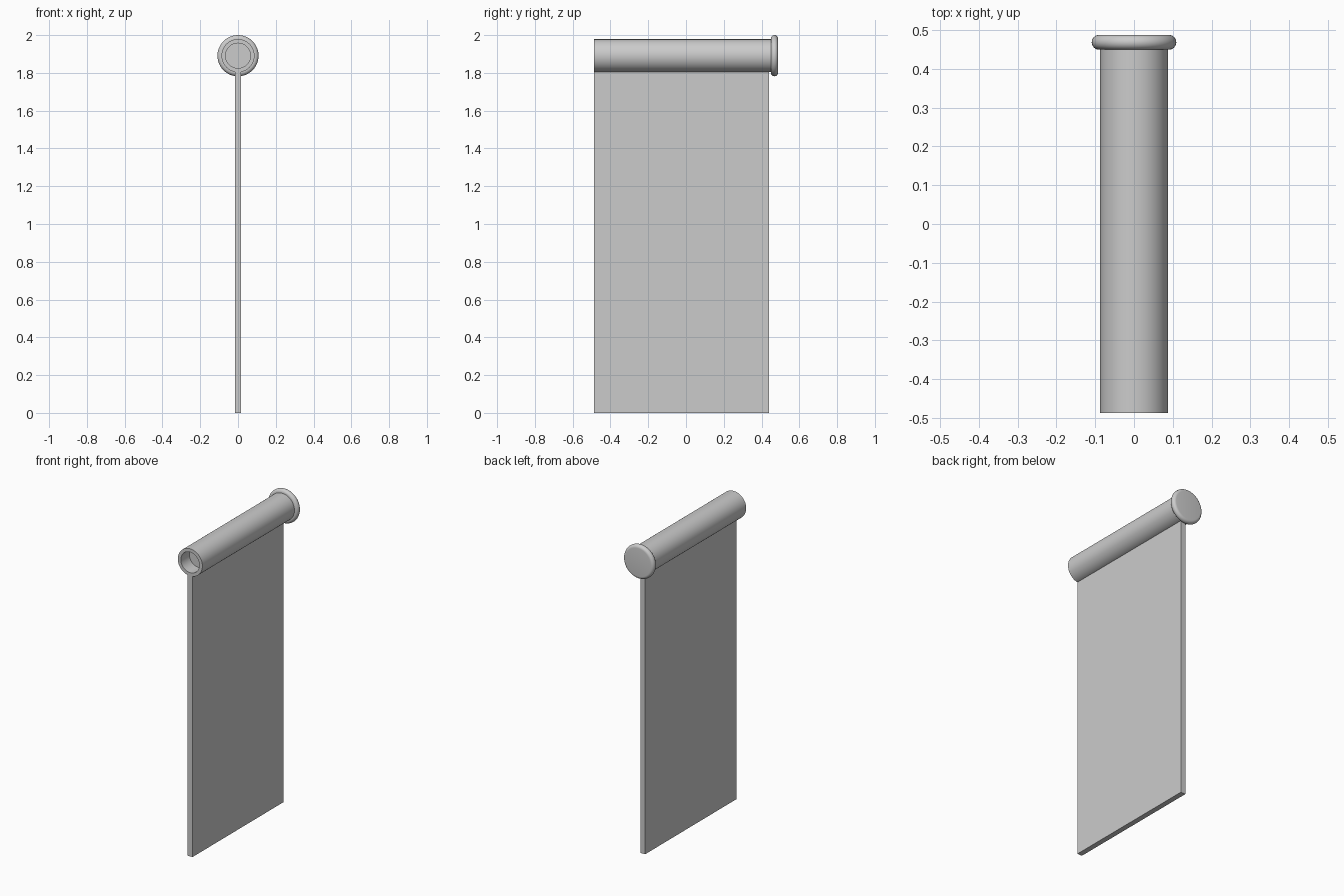
import bpy, bmesh, math

if "Cube" in bpy.data.objects:
    bpy.data.objects.remove(bpy.data.objects["Cube"])

AXIS_Z = 1.891


def finish(name, bm, angle=35):
    bmesh.ops.remove_doubles(bm, verts=bm.verts, dist=1e-5)
    bmesh.ops.recalc_face_normals(bm, faces=bm.faces)
    mesh = bpy.data.meshes.new(name)
    bm.to_mesh(mesh)
    bm.free()
    obj = bpy.data.objects.new(name, mesh)
    bpy.context.collection.objects.link(obj)
    bpy.ops.object.select_all(action='DESELECT')
    obj.select_set(True)
    bpy.context.view_layer.objects.active = obj
    bpy.ops.object.shade_smooth_by_angle(angle=math.radians(angle))
    return obj


def lathe_y(name, profile, sides=48):
    """Spin (radius, y) points around the horizontal tube axis."""
    bm = bmesh.new()
    verts = [bm.verts.new((r, y, AXIS_Z)) for r, y in profile]
    edges = [bm.edges.new(pair) for pair in zip(verts, verts[1:])]
    bmesh.ops.spin(bm, geom=verts + edges, cent=(0, 0, AXIS_Z), axis=(0, 1, 0),
                   angle=math.tau, steps=sides, use_merge=True)
    return finish(name, bm)


# Flat hanging panel, its top edge tucked into the tube wall
bm = bmesh.new()
bmesh.ops.create_cube(bm, size=1)
for v in bm.verts:
    v.co.x *= 0.034
    v.co.y = 0.44 if v.co.y > 0 else -0.487
    v.co.z = 1.815 if v.co.z > 0 else 0
finish("panel", bm)

# Top tube with an open, recessed front end
lathe_y("tube", [(0, -0.40), (0.066, -0.40), (0.066, -0.487),
                 (0.0875, -0.487), (0.0875, 0.455), (0, 0.455)])

# Rounded end cap at the back
rim = [(0.09 + 0.019 * math.cos(t), 0.468 + 0.019 * math.sin(t))
       for t in (math.radians(-90 + 15 * i) for i in range(13))]
lathe_y("end_cap", [(0, 0.449)] + rim + [(0, 0.487)])
